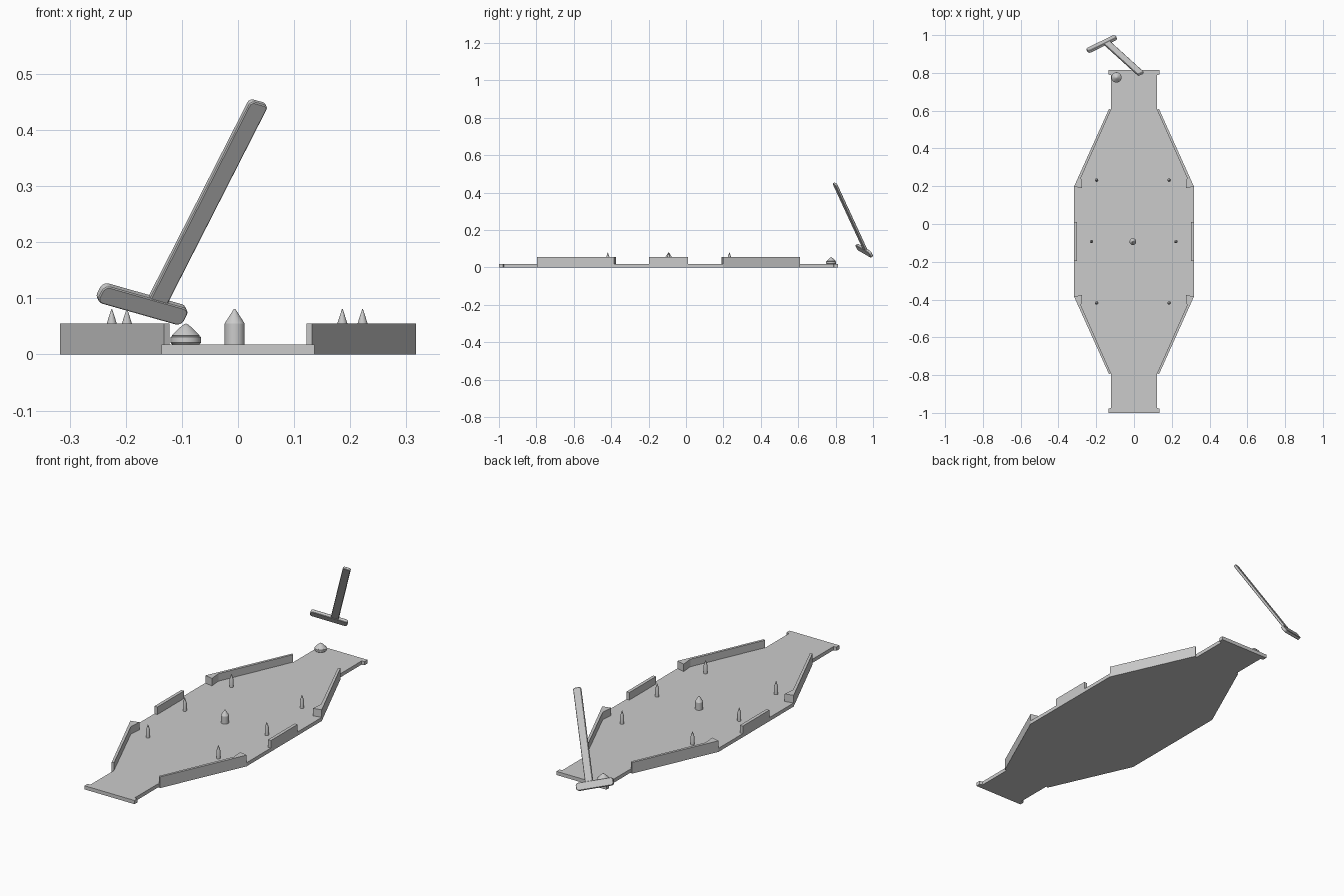
import bpy
import bmesh
import math
from mathutils import Matrix, Vector

cube = bpy.data.objects.get("Cube")
if cube:
    bpy.data.objects.remove(cube)

grey = bpy.data.materials.new("plain_grey")
grey.use_nodes = True
colour = (0.6, 0.6, 0.6, 1)
grey.diffuse_color = colour
grey.node_tree.nodes["Principled BSDF"].inputs["Base Color"].default_value = colour

MID = -0.093     # board centre along its length
FLOOR = 0.018    # board thickness
RIM = 0.055      # top of walls and peg shafts


def finish(name, bm):
    bmesh.ops.recalc_face_normals(bm, faces=bm.faces)
    mesh = bpy.data.meshes.new(name)
    bm.to_mesh(mesh)
    bm.free()
    mesh.materials.append(grey)
    obj = bpy.data.objects.new(name, mesh)
    bpy.context.collection.objects.link(obj)
    return obj


def prism(name, outline, z0, z1):
    bm = bmesh.new()
    face = bm.faces.new([bm.verts.new((x, y, z0)) for x, y in outline])
    new = bmesh.ops.extrude_face_region(bm, geom=[face])["geom"]
    top = [v for v in new if isinstance(v, bmesh.types.BMVert)]
    bmesh.ops.translate(bm, verts=top, vec=(0, 0, z1 - z0))
    return finish(name, bm)


def turned(name, x, y, profile, sides=24):
    """Revolve a (radius, height) profile around an upright axis."""
    bm = bmesh.new()
    verts = [bm.verts.new((r, 0, z)) for r, z in profile]
    edges = [bm.edges.new(pair) for pair in zip(verts, verts[1:])]
    bmesh.ops.spin(bm, geom=verts + edges, axis=(0, 0, 1), cent=(0, 0, 0),
                   angle=math.tau, steps=sides)
    bmesh.ops.remove_doubles(bm, verts=bm.verts, dist=0.0001)
    obj = finish(name, bm)
    obj.location = (x, y, 0)
    bpy.ops.object.select_all(action="DESELECT")
    obj.select_set(True)
    bpy.context.view_layer.objects.active = obj
    bpy.ops.object.shade_smooth_by_angle(angle=math.radians(30))
    return obj


# Board: one quarter outline mirrored both ways
quarter = [(0.317, 0.292), (0.121, 0.703), (0.121, 0.881), (0.136, 0.885), (0.136, 0.907)]
half = quarter + [(-x, y) for x, y in reversed(quarter)]
outline = [(x, MID + y) for x, y in half] + [(-x, MID - y) for x, y in half]
prism("board", outline, 0, FLOOR)

# Walls: four slanted rails with hooked ends, two short side rails
rail = [(0.317, 0.292), (0.132, 0.703), (0.122, 0.697), (0.28, 0.34), (0.275, 0.282)]
for side, sx in (("left", 1), ("right", -1)):
    for end, sy in (("back", 1), ("front", -1)):
        prism(f"{end}_{side}_rail", [(sx * x, MID + sy * y) for x, y in rail], 0, RIM)
    prism(f"middle_{side}_rail",
          [(sx * x, MID + y) for x, y in
           ((0.301, -0.104), (0.317, -0.104), (0.317, 0.104), (0.301, 0.104))], 0, RIM)


# Pointed pegs
def peg(name, x, y, r):
    turned(name, x, y, [(0, 0.01), (r, 0.01), (r, RIM), (r * 0.08, 0.081), (0, 0.081)])


peg("centre_peg", -0.006, MID, 0.018)
for row, dy, right, left in (("back", 0.325, -0.198, 0.186),
                             ("middle", 0, -0.225, 0.222),
                             ("front", -0.325, -0.198, 0.186)):
    peg(f"{row}_right_peg", right, MID + dy, 0.009)
    peg(f"{row}_left_peg", left, MID + dy, 0.009)

# Loose puck with a conical top
turned("puck", -0.093, 0.776,
       [(0, FLOOR), (0.024, FLOOR), (0.027, 0.021), (0.027, 0.031), (0.024, 0.033),
        (0.025, 0.034), (0.012, 0.047), (0.003, 0.054), (0, 0.055)], 32)

# Mallet: two rounded slabs lying in one tilted plane
up = Vector((0.182, -0.165, 0.357)).normalized()
across = Vector((0.15, 0.07, -0.037))
across = (across - up * across.dot(up)).normalized()
normal = across.cross(up)
basis = Matrix((across, up, normal)).transposed().to_4x4()
head_centre = Vector((-0.171, 0.953, 0.09))


def slab(name, size, offset, bevel):
    bm = bmesh.new()
    bmesh.ops.create_cube(bm, size=1)
    bmesh.ops.scale(bm, verts=bm.verts, vec=size)
    corners = [e for e in bm.edges
               if abs((e.verts[0].co - e.verts[1].co).z) > size[2] / 2]
    bmesh.ops.bevel(bm, geom=corners, offset=bevel, segments=4, profile=0.5,
                    affect="EDGES")
    rims = [e for e in bm.edges if abs((e.verts[0].co - e.verts[1].co).z) < 0.0001]
    bmesh.ops.bevel(bm, geom=rims, offset=0.002, segments=1, affect="EDGES")
    obj = finish(name, bm)
    obj.matrix_world = Matrix.Translation(head_centre) @ basis @ Matrix.Translation(offset)
    return obj


slab("mallet_head", (0.174, 0.036, 0.016), (0, 0, 0), 0.012)
slab("mallet_handle", (0.036, 0.44, 0.013), (0.025, 0.224, 0), 0.008)
